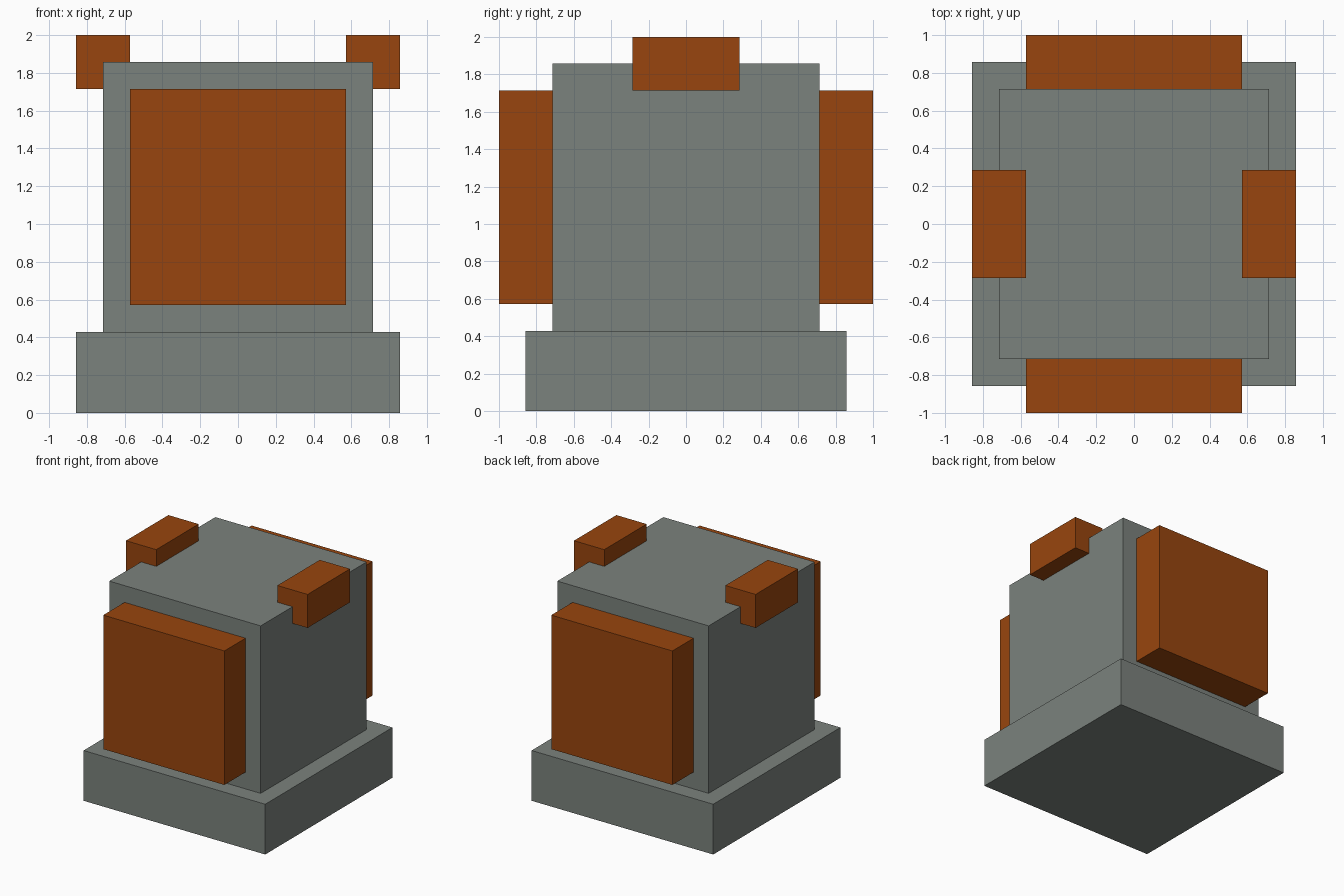
import bpy

cube = bpy.data.objects.get("Cube")
if cube:
    bpy.data.objects.remove(cube, do_unlink=True)

U = 1 / 7  # the model sits on a grid of 14 units to its full height


def material(name, colour):
    mat = bpy.data.materials.new(name)
    mat.use_nodes = True
    mat.diffuse_color = colour
    bsdf = next(n for n in mat.node_tree.nodes if n.type == 'BSDF_PRINCIPLED')
    bsdf.inputs["Base Color"].default_value = colour
    return mat


def box(name, centre, size, mat):
    """Box from its centre and size in grid units."""
    bpy.ops.mesh.primitive_cube_add(size=1, location=[c * U for c in centre])
    obj = bpy.context.object
    obj.name = name
    obj.scale = [s * U for s in size]
    bpy.ops.object.transform_apply(location=False, rotation=False, scale=True)
    obj.data.materials.append(mat)
    return obj


grey = material("stone grey", (0.198, 0.223, 0.205, 1))
rust = material("rust orange", (0.314, 0.060, 0.0044, 1))

# Plinth and main block
box("base", (0, 0, 1.5), (12, 12, 3), grey)
box("body", (0, 0, 8), (10, 10, 10), grey)

# Large panels on the front and back
for name, side in (("front_panel", -1), ("back_panel", 1)):
    box(name, (0, side * 6, 8), (8, 2, 8), rust)

# Small blocks straddling the upper side edges
for name, side in (("right_edge_block", -1), ("left_edge_block", 1)):
    box(name, (side * 5, 0, 13), (2, 4, 2), rust)
